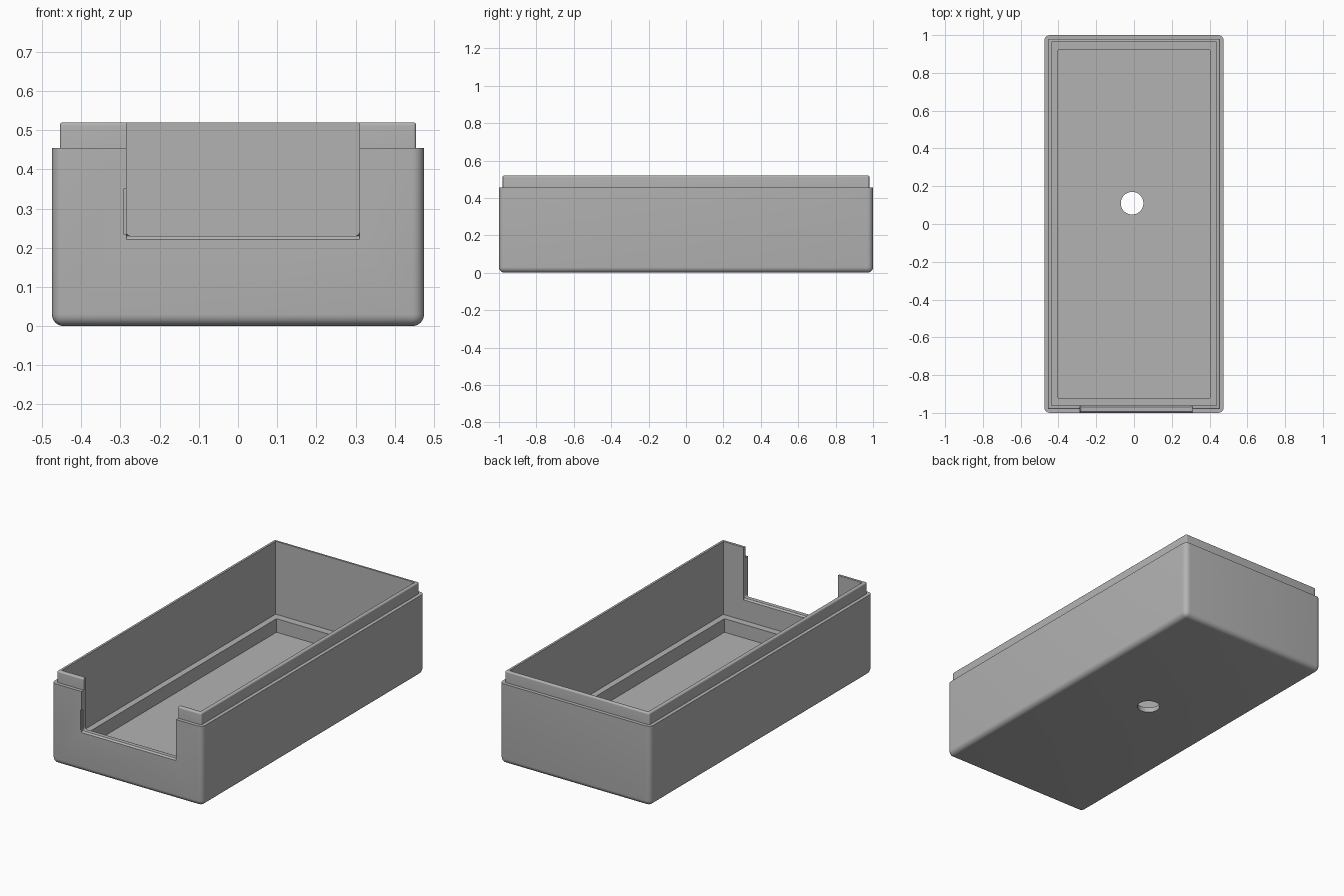
import bpy
import bmesh
import math
from mathutils import Matrix, Vector

cube = bpy.data.objects.get("Cube")
if cube:
    bpy.data.objects.remove(cube, do_unlink=True)

grey = bpy.data.materials.new("plain grey")
grey.use_nodes = True
COLOUR = (0.45, 0.45, 0.45, 1)
grey.diffuse_color = COLOUR
grey.node_tree.nodes["Principled BSDF"].inputs["Base Color"].default_value = COLOUR


def make_object(name, bm):
    bmesh.ops.recalc_face_normals(bm, faces=bm.faces)
    mesh = bpy.data.meshes.new(name)
    bm.to_mesh(mesh)
    bm.free()
    mesh.materials.append(grey)
    obj = bpy.data.objects.new(name, mesh)
    bpy.context.collection.objects.link(obj)
    return obj


def box(name, low, high, radius=0, rounded=None, turn=0):
    """Box between two corners; rounds the edges that pass the rule."""
    low, high = Vector(low), Vector(high)
    bm = bmesh.new()
    bmesh.ops.create_cube(bm, size=1)
    bmesh.ops.transform(bm, matrix=Matrix.Diagonal((*(high - low), 1)), verts=bm.verts)
    bmesh.ops.rotate(bm, matrix=Matrix.Rotation(turn, 3, "X"), verts=bm.verts)
    bmesh.ops.translate(bm, vec=(low + high) / 2, verts=bm.verts)
    if rounded:
        edges = [e for e in bm.edges if rounded(e)]
        bmesh.ops.bevel(bm, geom=edges, offset=radius, segments=6, profile=0.5, affect="EDGES")
    return make_object(name, bm)


def combine(target, other, operation):
    mod = target.modifiers.new(other.name, "BOOLEAN")
    mod.object, mod.operation, mod.solver = other, operation, "EXACT"
    bpy.context.view_layer.objects.active = target
    bpy.ops.object.modifier_apply(modifier=mod.name)
    bpy.data.objects.remove(other, do_unlink=True)


RIM, TOP, SILL = 0.455, 0.52, 0.23
LEFT, RIGHT = -0.285, 0.31


def below_top(e):
    return min(v.co.z for v in e.verts) < RIM - 0.01


def above_base(e):
    return max(v.co.z for v in e.verts) > TOP - 0.01


def notch_corner(e):
    a, b = (v.co for v in e.verts)
    return abs(a.y - b.y) > 0.01 and a.z < TOP


# Outer tray with rounded base, and the stepped lip above it
tray = box("tray", (-0.475, -1, 0), (0.475, 1, RIM), 0.03, below_top)
lip = box("lip", (-0.455, -0.98, 0.2), (0.455, 0.98, TOP), 0.008, above_base)
combine(tray, lip, "UNION")

# Main cavity, then the lower pocket that leaves a ledge around the floor
cuts = [
    box("cavity", (-0.437, -0.96, 0.105), (0.437, 0.963, 0.7)),
    box("floor_pocket", (-0.402, -0.92, 0.028), (0.402, 0.92, 0.3)),
    box("front_notch", (LEFT, -1.1, SILL), (RIGHT, -0.9, 0.7), 0.012, notch_corner),
    box("notch_slit", (LEFT - 0.007, -1.1, SILL + 0.005), (LEFT + 0.02, -0.985, 0.35)),
]
# Chamfers along the front and inner edges of the notch sill
for y in (-1, -0.96):
    cuts.append(box("sill_chamfer", (LEFT, y - 0.006, SILL - 0.006),
                    (RIGHT, y + 0.006, SILL + 0.006), turn=math.pi / 4))
# Round hole through the floor
bm = bmesh.new()
bmesh.ops.create_cone(bm, cap_ends=True, segments=48, radius1=0.06, radius2=0.06, depth=0.2,
                      matrix=Matrix.Translation((-0.01, 0.11, 0)))
cuts.append(make_object("floor_hole", bm))
for cutter in cuts:
    combine(tray, cutter, "DIFFERENCE")

# Smooth the rounded edges, keep the rest crisp
bpy.ops.object.select_all(action="DESELECT")
tray.select_set(True)
bpy.context.view_layer.objects.active = tray
bpy.ops.object.shade_smooth_by_angle(angle=math.radians(30))
